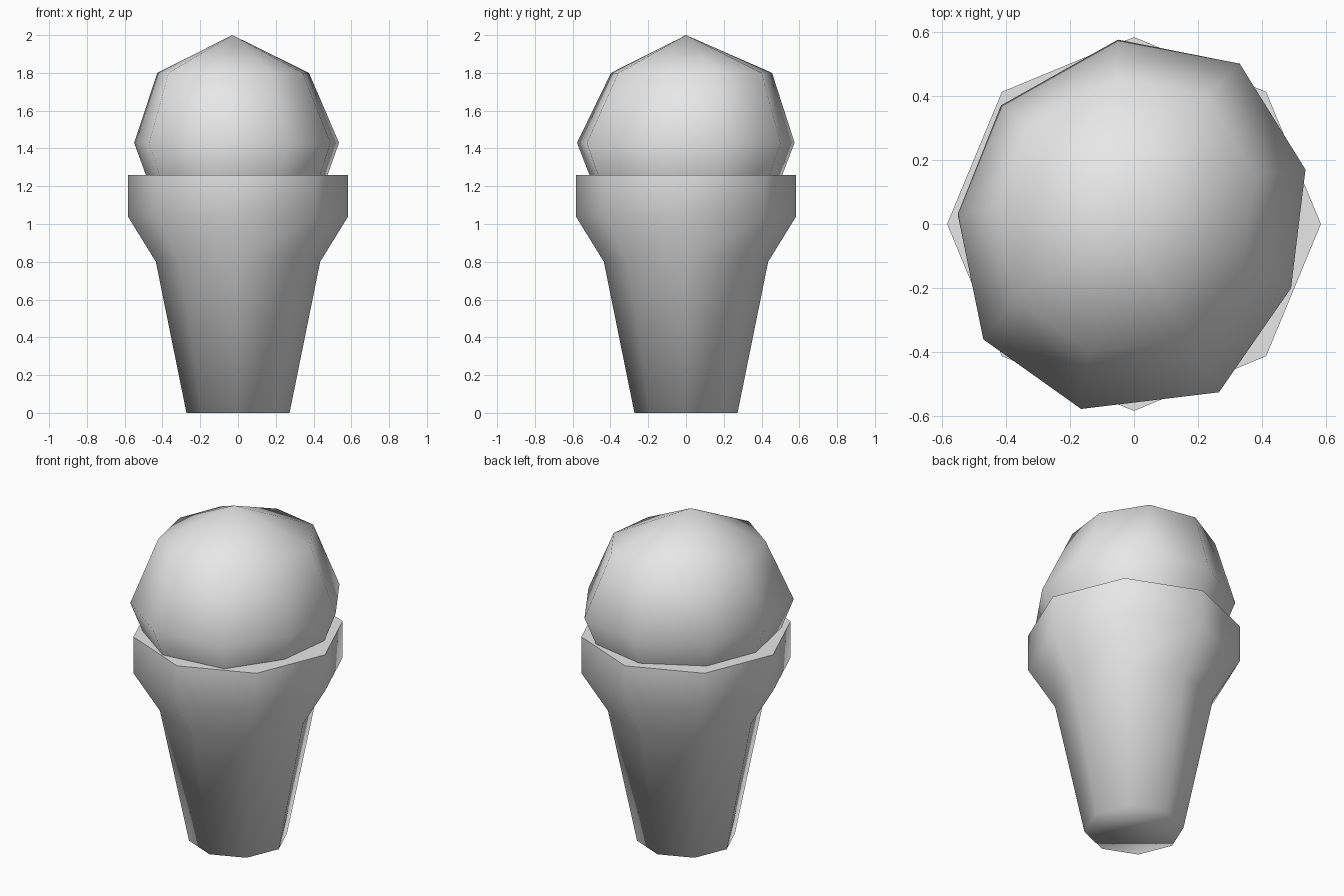
import bpy, bmesh, math

cube = bpy.data.objects.get("Cube")
if cube:
    bpy.data.objects.remove(cube, do_unlink=True)

grey = bpy.data.materials.new("plain grey")
grey.use_nodes = True
grey.diffuse_color = (0.8, 0.8, 0.8, 1)
grey.node_tree.nodes["Principled BSDF"].inputs["Base Color"].default_value = (0.8, 0.8, 0.8, 1)


def add_ring(bm, points, z):
    return [bm.verts.new((x, y, z)) for x, y in points]


def bridge(bm, low, high):
    n = len(low)
    for i in range(n):
        j = (i + 1) % n
        bm.faces.new((low[i], low[j], high[j], high[i]))


def finish(name, bm):
    bmesh.ops.recalc_face_normals(bm, faces=bm.faces[:])
    for face in bm.faces:
        face.smooth = True
    mesh = bpy.data.meshes.new(name)
    bm.to_mesh(mesh)
    bm.free()
    mesh.materials.append(grey)
    obj = bpy.data.objects.new(name, mesh)
    bpy.context.collection.objects.link(obj)
    return obj


# Cone cup: eight-sided profile with a flared rim, closed at both ends
SIDES = 8
circle = [(math.cos(math.tau * i / SIDES), math.sin(math.tau * i / SIDES)) for i in range(SIDES)]
bm = bmesh.new()
rings = [add_ring(bm, [(r * x, r * y) for x, y in circle], z)
         for r, z in ((0.273, 0), (0.435, 0.8), (0.583, 1.04), (0.583, 1.26))]
for low, high in zip(rings, rings[1:]):
    bridge(bm, low, high)
bm.faces.new(rings[0])
top = bm.faces.new(rings[-1])
for edge in top.edges:
    edge.smooth = False
finish("cone_cup", bm)

# Scoop: slightly uneven nine-sided ball
outline = [(0.535, 0.17), (0.33, 0.5), (-0.05, 0.575), (-0.415, 0.37), (-0.55, 0.03),
           (-0.47, -0.36), (-0.165, -0.577), (0.265, -0.525), (0.49, -0.2)]
bm = bmesh.new()
levels = [add_ring(bm, [(s * x + dx, s * y + dy) for x, y in outline], z)
          for s, dx, dy, z in ((0.74, 0, 0, 1.04), (1, 0, 0, 1.43), (0.74, -0.02, 0.03, 1.8))]
for low, high in zip(levels, levels[1:]):
    bridge(bm, low, high)
for ring, tip in ((levels[0], (0, 0, 0.87)), (levels[-1], (-0.03, 0, 2))):
    apex = bm.verts.new(tip)
    for a, b in zip(ring, ring[1:] + ring[:1]):
        bm.faces.new((a, b, apex))
finish("scoop", bm)
